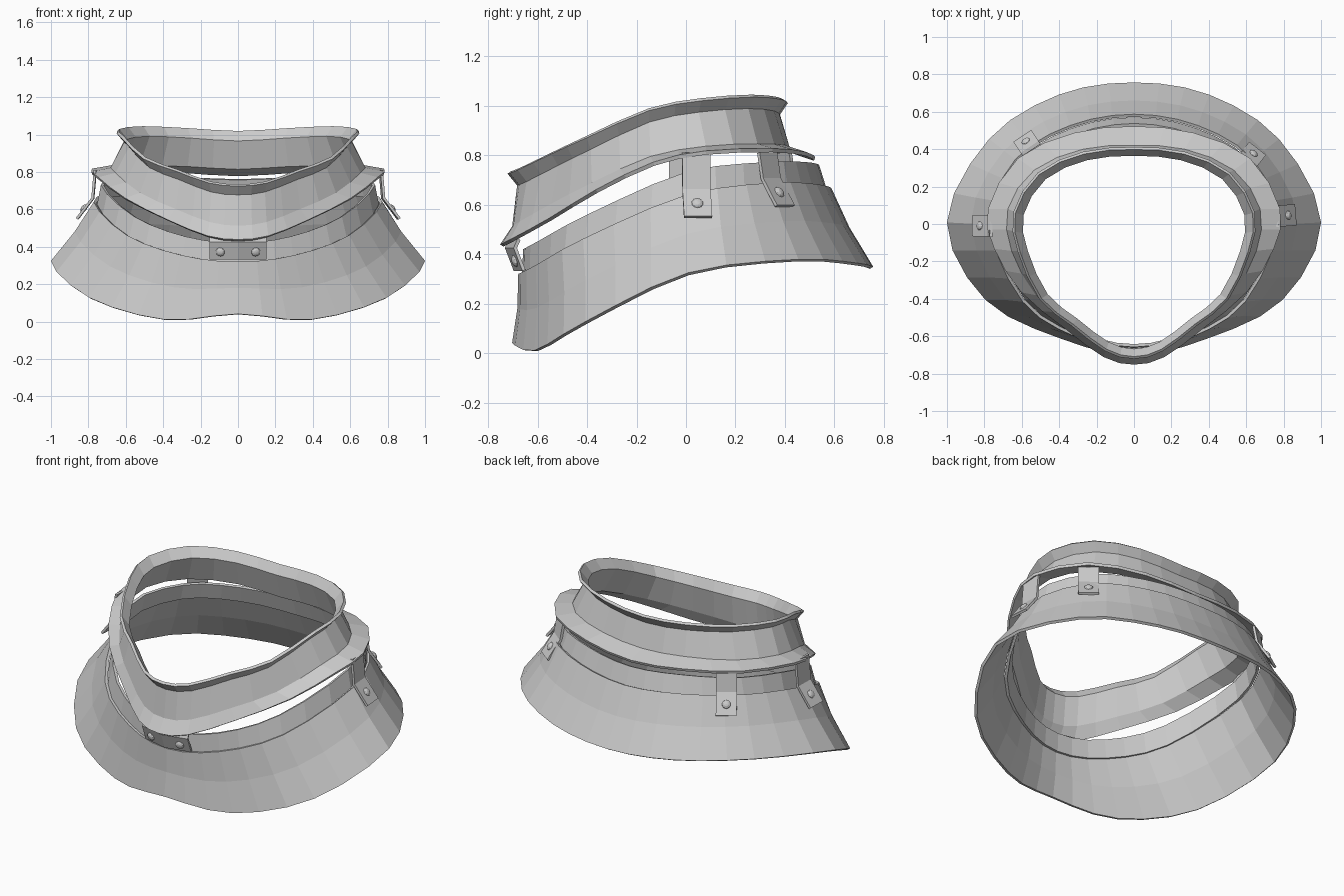
import bpy, bmesh, math
from mathutils import Vector

if "Cube" in bpy.data.objects:
    bpy.data.objects.remove(bpy.data.objects["Cube"])


def ring(half, sub):
    """Closed, x-mirrored ring through half-profile points (front to back)."""
    p = [Vector(v) for v in half]
    mir = lambda v: Vector((-v.x, v.y, v.z))
    p = [mir(p[1])] + p + [mir(p[-2])]
    n, out = len(half) - 1, []
    for i in range(n * sub + 1):
        t = i / sub
        k = min(int(t), n - 1)
        u = t - k
        a, b, c, d = p[k:k + 4]
        out.append(0.5 * (2 * b + (c - a) * u + (2 * a - 5 * b + 4 * c - d) * u * u
                          + (3 * b - a - 3 * c + d) * u ** 3))
    return out + [mir(v) for v in out[-2:0:-1]]


def scaled(pts, s, dz):
    """Shrink or grow a ring about the neck axis and shift it in height."""
    return [Vector((v.x * s, (v.y + .1) * s - .1, v.z + dz)) for v in pts]


def mix(a, b, t):
    return [p.lerp(q, t) for p, q in zip(a, b)]


def make(name, verts, faces, thick):
    me = bpy.data.meshes.new(name)
    me.from_pydata([tuple(v) for v in verts], [], faces)
    bm = bmesh.new()
    bm.from_mesh(me)
    bmesh.ops.recalc_face_normals(bm, faces=bm.faces)
    bm.to_mesh(me)
    bm.free()
    ob = bpy.data.objects.new(name, me)
    bpy.context.collection.objects.link(ob)
    m = ob.modifiers.new("thickness", 'SOLIDIFY')
    m.thickness, m.offset = thick, 0
    return ob


def loft(name, rings, thick=.016):
    n = len(rings[0])
    faces = [(j * n + i, j * n + (i + 1) % n, (j + 1) * n + (i + 1) % n, (j + 1) * n + i)
             for j in range(len(rings) - 1) for i in range(n)]
    return make(name, [v for r in rings for v in r], faces, thick)


def rivet(name, pos, normal):
    bm = bmesh.new()
    bmesh.ops.create_uvsphere(bm, u_segments=10, v_segments=6, radius=.025)
    bmesh.ops.scale(bm, vec=(1, 1, .6), verts=bm.verts)
    me = bpy.data.meshes.new(name)
    bm.to_mesh(me)
    bm.free()
    ob = bpy.data.objects.new(name, me)
    ob.location = pos
    ob.rotation_euler = Vector(normal).to_track_quat('Z', 'Y').to_euler()
    bpy.context.collection.objects.link(ob)


# Flared shoulder skirt
hem = ring([(0, -.695, .04), (.39, -.605, .01), (.79, -.40, .125), (.994, .01, .32),
            (.77, .45, .375), (.40, .685, .36), (0, .75, .345)], 3)
crease = ring([(0, -.67, .32), (.30, -.60, .355), (.59, -.41, .46), (.765, 0, .635),
               (.63, .34, .685), (.34, .52, .68), (0, .58, .665)], 3)
skirt_mid = scaled(mix(hem, crease, .5), .985, 0)
loft("shoulder_skirt", [hem, skirt_mid, crease])

# Narrow upper band tucked inside the skirt
band_top = ring([(0, -.65, .42), (.28, -.585, .455), (.55, -.39, .56), (.725, 0, .73),
                 (.59, .32, .77), (.31, .475, .77), (0, .53, .76)], 3)
loft("skirt_upper_band", [scaled(crease, .975, -.01), band_top])

# Neck collar with rolled lip and lower flange
lip = ring([(0, -.715, .73), (.15, -.675, .745), (.33, -.54, .81), (.50, -.40, .875),
            (.615, -.15, .985), (.64, .06, 1.025), (.51, .27, 1.04), (.27, .38, 1.03),
            (0, .405, 1.015)], 2)
body_low = ring([(0, -.695, .51), (.15, -.665, .53), (.33, -.54, .60), (.52, -.375, .685),
                 (.65, -.14, .79), (.67, .08, .83), (.53, .285, .84), (.27, .395, .835),
                 (0, .415, .82)], 2)
flange = ring([(0, -.745, .435), (.16, -.705, .455), (.37, -.55, .54), (.60, -.36, .655),
               (.745, -.13, .765), (.78, .08, .81), (.62, .35, .82), (.32, .485, .805),
               (0, .52, .785)], 2)
loft("neck_collar", [lip, scaled(lip, .935, -.05), body_low, flange])

# Hanging straps with riveted plates: plate centre, outward direction, plate slope
TABS = [("right", (.81, .045, .605), (1, .08), .042),
        ("left", (-.81, -.01, .605), (-1, .03), .042),
        ("back_right", (.63, .365, .65), (.62, .78), .036),
        ("back_left", (-.57, .43, .65), (-.55, .83), .036)]
for side, c, d, slope in TABS:
    n = Vector((d[0], d[1], 0)).normalized()
    c = Vector(c) + n * .008
    t = Vector((-n.y, n.x, 0))
    top = .81 - c.z
    prof = [(-.055, top), (-slope, .055), (slope, -.055)]
    verts = [c + n * r + t * w + Vector((0, 0, z)) for r, z in prof for w in (-.057, .057)]
    make("strap_" + side, verts, [(0, 1, 3, 2), (2, 3, 5, 4)], .014)
    rivet("rivet_" + side, c + n * .006, n + Vector((0, 0, .7)))

# Folded front clasp plate with two rivets
xs = [(-.15, -.655), (0, -.69), (.15, -.655)]
verts = [(x, y + o, z) for o, z in ((-.02, .46), (-.035, .425), (0, .335)) for x, y in xs]
make("front_clasp", verts,
     [(r + i, r + i + 1, r + i + 4, r + i + 3) for r in (0, 3) for i in (0, 1)], .014)
for s in (-1, 1):
    rivet("front_rivet", (s * .095, -.69, .373), (s * .22, -1, -.25))
